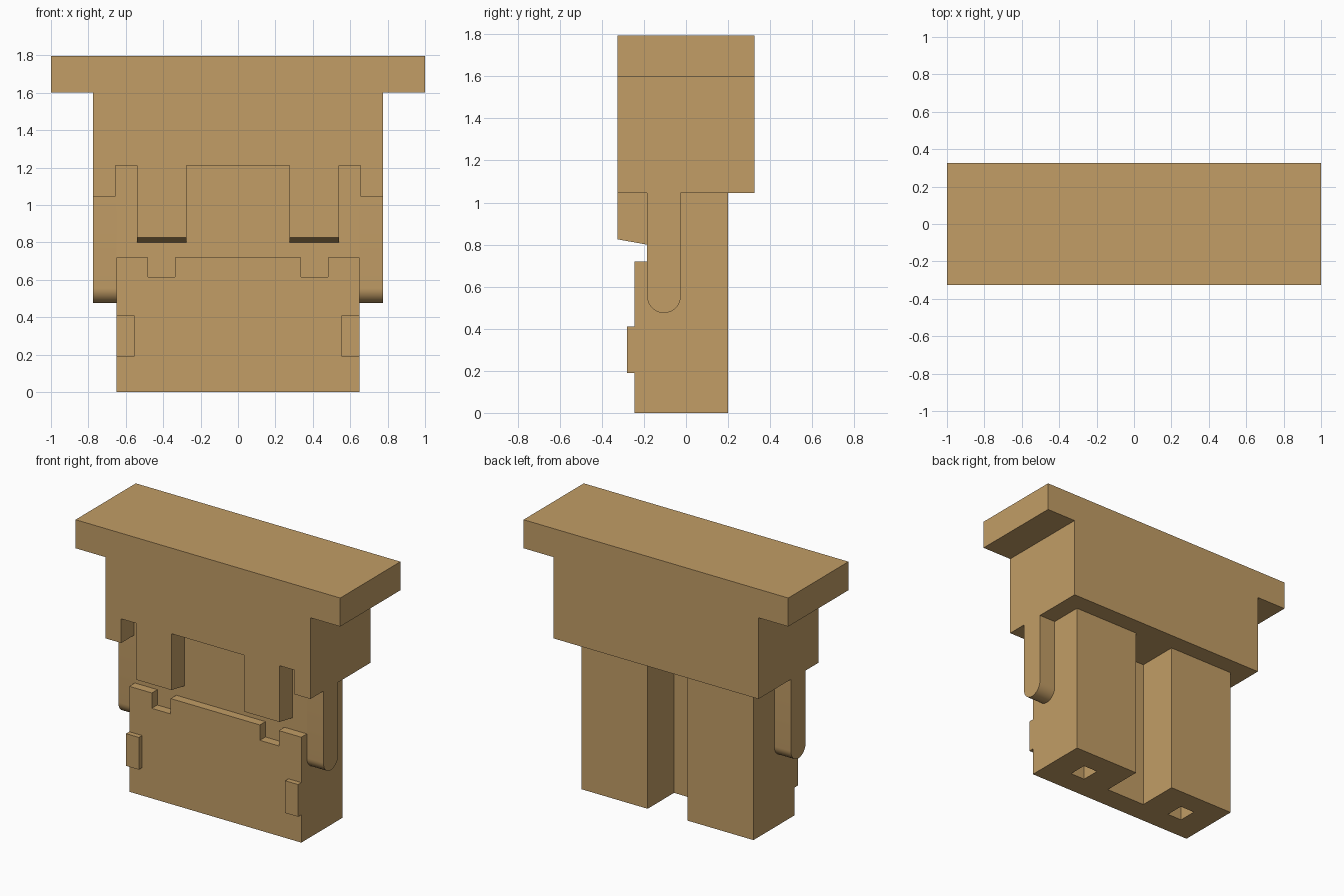
import bpy, bmesh, math
from mathutils import Vector

if "Cube" in bpy.data.objects:
    bpy.data.objects.remove(bpy.data.objects["Cube"], do_unlink=True)

tan = bpy.data.materials.new("tan")
tan.use_nodes = True
COLOUR = (0.539, 0.337, 0.133, 1)
tan.diffuse_color = COLOUR
tan.node_tree.nodes["Principled BSDF"].inputs["Base Color"].default_value = COLOUR


def prism(name, outline, axis, lo, hi):
    """Extrude a 2D outline along an axis; outline holds the other two coordinates in order."""
    def place(p, d):
        c = list(p)
        c.insert("xyz".index(axis), d)
        return Vector(c)
    bm = bmesh.new()
    face = bm.faces.new([bm.verts.new(place(p, lo)) for p in outline])
    new = bmesh.ops.extrude_face_region(bm, geom=[face])["geom"]
    shift = place((0, 0), hi - lo)
    bmesh.ops.translate(bm, vec=shift, verts=[g for g in new if isinstance(g, bmesh.types.BMVert)])
    bmesh.ops.recalc_face_normals(bm, faces=bm.faces)
    mesh = bpy.data.meshes.new(name)
    bm.to_mesh(mesh)
    bm.free()
    mesh.materials.append(tan)
    ob = bpy.data.objects.new(name, mesh)
    bpy.context.collection.objects.link(ob)
    return ob


def box(name, x, y, z):
    return prism(name, [(x[0], z[0]), (x[1], z[0]), (x[1], z[1]), (x[0], z[1])], "y", *y)


def combine(target, tool, operation):
    """Apply a boolean, then remove the tool object."""
    mod = target.modifiers.new("boolean", "BOOLEAN")
    mod.operation, mod.solver, mod.object = operation, "EXACT", tool
    bpy.context.view_layer.objects.active = target
    bpy.ops.object.modifier_apply(modifier=mod.name)
    bpy.data.objects.remove(tool, do_unlink=True)


def tidy(ob):
    """Merge coplanar faces left by the booleans."""
    bm = bmesh.new()
    bm.from_mesh(ob.data)
    bmesh.ops.remove_doubles(bm, verts=bm.verts, dist=0.0005)
    bmesh.ops.dissolve_limit(bm, angle_limit=0.01, verts=bm.verts, edges=bm.edges)
    bm.to_mesh(ob.data)
    bm.free()


def mirrored(half):
    """Complete a right-hand outline with its mirror image."""
    return half + [(-x, z) for x, z in reversed(half)]


FRONT, BACK, RECESS = -0.325, 0.325, -0.185
SKIRT, TOP = 1.045, 1.795

# T-shaped upper housing with recesses in its front skirt
housing = prism("upper_housing", mirrored([(0.775, SKIRT), (0.775, 1.6), (1, 1.6), (1, TOP)]),
                "y", FRONT, BACK)
for x in ((-0.655, -0.54), (-0.275, 0.275), (0.54, 0.655)):
    combine(housing, box("recess_cutter", x, (-0.5, RECESS), (0.9, 1.21)), "DIFFERENCE")

# Hanging clips with a sloped lower end
clip = [(FRONT, 0.825), (RECESS, 0.80), (RECESS, SKIRT), (FRONT, SKIRT)]
for lo, hi in ((-0.54, -0.275), (0.275, 0.54)):
    combine(housing, prism("clip", clip, "x", lo, hi), "UNION")
tidy(housing)

# Lower body with a full-height channel at the back
plan = mirrored([(0.65, RECESS), (0.65, 0.2), (0.15, 0.2), (0.15, -0.085)])
body = prism("lower_body", [(0.65, RECESS), (0.65, 0.2), (0.15, 0.2), (0.15, -0.085),
                            (-0.15, -0.085), (-0.15, 0.2), (-0.65, 0.2), (-0.65, RECESS)],
             "z", 0, SKIRT)

# Notched front panel
panel = mirrored([(0.65, 0), (0.65, 0.72), (0.48, 0.72), (0.48, 0.615), (0.337, 0.615), (0.337, 0.72)])
combine(body, prism("front_panel", panel, "y", -0.245, RECESS), "UNION")

# Square sockets in the underside
for x in (-0.41, 0.41):
    combine(body, box("socket_cutter", (x - 0.055, x + 0.055), (-0.08, 0.05), (-0.1, 0.4)), "DIFFERENCE")
tidy(body)

# Side tabs with round ends, and raised corner pads
R, MID = 0.08, -0.105
arc = [(MID + R * math.cos(a), 0.555 + R * math.sin(a))
       for a in (math.pi + math.pi * i / 20 for i in range(21))]
tab = [(MID - R, SKIRT)] + arc + [(MID + R, SKIRT)]
for side, s in (("left", 1), ("right", -1)):
    ob = prism(side + "_tab", tab, "x", *sorted((s * 0.65, s * 0.775)))
    bpy.ops.object.select_all(action="DESELECT")
    ob.select_set(True)
    bpy.context.view_layer.objects.active = ob
    bpy.ops.object.shade_smooth_by_angle(angle=math.radians(30))
    box(side + "_pad", sorted((s * 0.553, s * 0.65)), (-0.28, -0.245), (0.19, 0.41))
